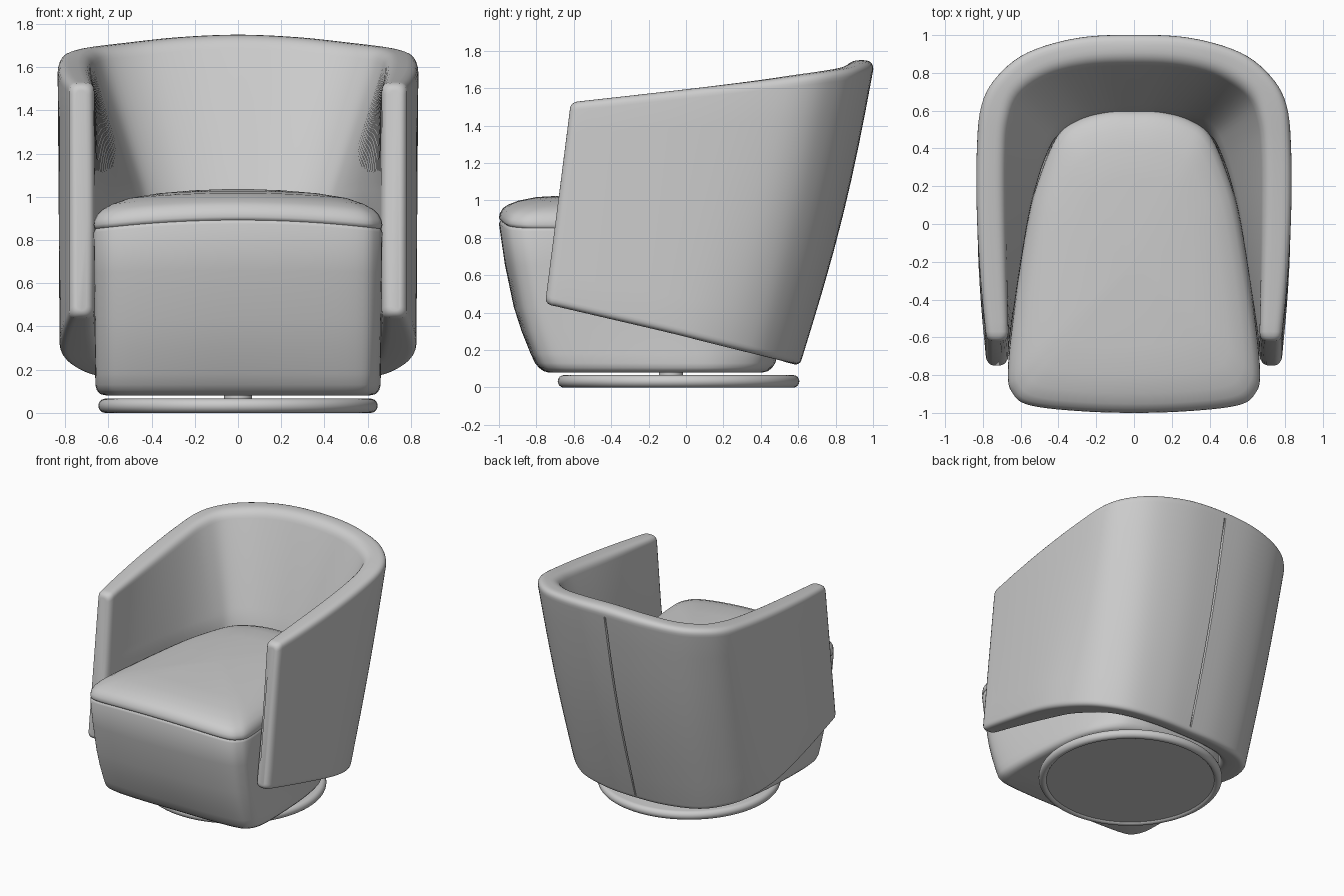
import bpy, bmesh, math
from mathutils import Vector

if "Cube" in bpy.data.objects:
    bpy.data.objects.remove(bpy.data.objects["Cube"])

fabric = bpy.data.materials.new("grey upholstery")
fabric.diffuse_color = (0.6, 0.6, 0.6, 1)
fabric.use_nodes = True
fabric.node_tree.nodes["Principled BSDF"].inputs["Base Color"].default_value = fabric.diffuse_color


def make(name, rings, pole_a=None, pole_b=None, angle=40):
    """Skin a list of closed rings; ends become poles or flat caps."""
    bm = bmesh.new()
    rows = [[bm.verts.new(p) for p in ring] for ring in rings]
    n = len(rows[0])
    for a, b in zip(rows, rows[1:]):
        for i in range(n):
            j = (i + 1) % n
            bm.faces.new((a[i], a[j], b[j], b[i]))
    for row, pole in ((rows[0], pole_a), (rows[-1], pole_b)):
        if pole is None:
            bm.faces.new(row)
        else:
            c = bm.verts.new(pole)
            for i in range(n):
                bm.faces.new((row[i], row[(i + 1) % n], c))
    bmesh.ops.recalc_face_normals(bm, faces=bm.faces)
    me = bpy.data.meshes.new(name)
    bm.to_mesh(me)
    bm.free()
    me.shade_smooth()
    me.set_sharp_from_angle(angle=math.radians(angle))
    me.materials.append(fabric)
    ob = bpy.data.objects.new(name, me)
    bpy.context.collection.objects.link(ob)
    return ob


def mirrored(half, cyclic=False):
    """Half outline ending on x = 0 -> full outline."""
    pts = [Vector(p) for p in half]
    rest = pts[1:-1] if cyclic else pts[:-1]
    return pts + [Vector((-p.x, *p[1:])) for p in reversed(rest)]


def spline(pts, u, cyclic=False):
    """Catmull-Rom point at parameter u (in point steps)."""
    n = len(pts)

    def get(i):
        if cyclic:
            return pts[i % n]
        if i < 0:
            return 2 * pts[0] - pts[1]
        if i >= n:
            return 2 * pts[-1] - pts[-2]
        return pts[i]
    i = int(math.floor(u)) if cyclic else min(int(u), n - 2)
    f = u - i
    a, b, c, d = (get(i + k) for k in (-1, 0, 1, 2))
    return 0.5 * (2 * b + (c - a) * f + (2 * a - 5 * b + 4 * c - d) * f * f
                  + (3 * b - a - 3 * c + d) * f ** 3)


# Swivel base: turned disc with a rounded rim, and a short post
def lathe(name, profile, cy, seg=96):
    rings = [[(r * math.cos(2 * math.pi * k / seg),
               cy + r * math.sin(2 * math.pi * k / seg), z)
              for k in range(seg)] for r, z in profile]
    return make(name, rings, pole_a=(0, cy, profile[0][1]),
                pole_b=(0, cy, profile[-1][1]))


rim = [(0.613 + 0.033 * math.cos(a), 0.033 + 0.033 * math.sin(a))
       for a in (math.radians(d) for d in range(-90, 91, 15))]
lathe("swivel_base", [(0.3, 0.012), (0.592, 0.012), (0.6, 0.003)] + rim + [(0.3, 0.066)], -0.04)
lathe("swivel_post", [(0.065, 0.05), (0.065, 0.1)], -0.08, 32)

# Seat: tapered body with a domed cushion top
seat_top = mirrored([(0, -1, 0), (.3, -.99, 0), (.55, -.96, 0), (.64, -.9, 0),
                     (.668, -.78, 0), (.63, -.42, 0), (.565, 0, 0), (.51, .22, 0),
                     (.41, .46, 0), (.3, .55, 0), (.15, .595, 0), (0, .6, 0)], True)
seat_low = mirrored([(0, -.78, 0), (.3, -.78, 0), (.54, -.765, 0), (.62, -.72, 0),
                     (.657, -.6, 0), (.655, -.3, 0), (.63, 0, 0), (.58, .2, 0),
                     (.46, .37, 0), (.3, .44, 0), (.15, .455, 0), (0, .46, 0)], True)
# blend from low to top outline, scale, height, crown of the seam line
levels = [(0, .5, .08, 0), (0, .92, .08, 0), (0, .965, .087, 0), (.05, .99, .105, 0),
          (.12, 1, .13, 0), (.23, 1, .18, 0), (.45, 1, .30, 0), (.64, 1, .43, 0),
          (.86, 1, .65, .01), (1, 1, .835, .04), (1, .993, .848, .04), (1, .988, .852, .04),
          (1, .996, .858, .04), (1, 1, .870, .037), (1, .995, .892, .037), (1, .975, .918, .04),
          (1, .94, .941, .036), (1, .87, .967, .032), (1, .75, .994, .024),
          (1, .55, 1.016, .011), (1, .3, 1.03, 0), (1, .1, 1.035, 0)]
rings = []
for t, s, z, crown in levels:
    ring = []
    for k in range(110):
        u = k / 110 * len(seat_top)
        p = spline(seat_low, u, True).lerp(spline(seat_top, u, True), t)
        ring.append((p.x * s, -.2 + (p.y + .2) * s,
                     z + crown * max(0, 1 - (p.x / .665) ** 2)))
    rings.append(ring)
make("seat", rings, pole_a=(0, -.2, .08), pole_b=(0, -.2, 1.035), angle=50)

# Wrap-around shell: rails along the U, from right arm front to the back centre
out_top = mirrored([(.785, -.57, 1.53), (.812, -.3, 1.56), (.832, .05, 1.6),
                    (.833, .4, 1.64), (.81, .64, 1.67), (.725, .795, 1.692),
                    (.565, .92, 1.712), (.3, .998, 1.738), (0, 1.015, 1.75)])
out_low = mirrored([(.785, -.70, .435), (.812, -.4, .365), (.826, -.1, .295),
                    (.81, .1, .245), (.755, .28, .2), (.665, .42, .165),
                    (.5, .54, .135), (.25, .6, .12), (0, .61, .115)])
# the inside corner between arm and back is tighter than the outside
in_top = mirrored([(.665, -.57, 1.53), (.675, -.3, 1.56), (.685, .05, 1.6),
                   (.688, .35, 1.64), (.675, .54, 1.67), (.615, .69, 1.692),
                   (.46, .795, 1.712), (.25, .848, 1.738), (0, .86, 1.75)])
in_mid = mirrored([(.66, -.62, .95), (.622, -.4, .95), (.555, 0, .95), (.502, .22, .95),
                   (.44, .4, .95), (.385, .49, .95), (.27, .56, .95),
                   (.13, .592, .95), (0, .597, .95)])
in_low = mirrored([(.665, -.70, .435), (.66, -.4, .365), (.645, -.1, .295),
                   (.63, .08, .25), (.58, .22, .215), (.51, .33, .19),
                   (.39, .41, .17), (.2, .45, .16), (0, .46, .155)])
rails = (out_low, out_top, in_top, in_mid, in_low)


def section(corners, r, bulge, groove):
    """Closed wall section with rounded corners and a bowed outer face."""
    r = min(r, .46 * (corners[1] - corners[2]).length, .46 * (corners[0] - corners[4]).length)
    pts = []
    for i, c in enumerate(corners):
        a, b = corners[i - 1], corners[(i + 1) % 5]
        q = {0: min(r, .04), 3: .12}.get(i, r)
        p0, p1 = c + (a - c).normalized() * q, c + (b - c).normalized() * q
        for k in range(7):
            f = k / 6
            pts.append(p0 * (1 - f) ** 2 + c * 2 * f * (1 - f) + p1 * f * f)
        if i == 0:
            end = b + (c - b).normalized() * r
            for k in range(1, 8):
                f = k / 8
                m = p1.lerp(end, f)
                m.y += bulge * math.sin(math.pi * f)
                m.y -= groove
                pts.append(m)
    return pts


def arm_end(corners, side, a):
    """Shrink and push forward the end section to round the arm front."""
    k, d = .038 * (1 - math.cos(a)), .05 * math.sin(a)
    shift = [(-k, k), (-k, -k), (k, -k), (k, 0), (k, k)]
    return [c + Vector((sx * side, -d, sz)) for c, (sx, sz) in zip(corners, shift)]


N = len(out_top) - 1
half = [N / 2 * k / 40 for k in range(40)] + [N / 2 - .06, N / 2 - .025]
params = half + [N / 2] + [N - u for u in reversed(half)]
rings = []
for u in params:
    corners = [spline(rail, u) for rail in rails]
    w = 1 - abs(u / N * 2 - 1)
    groove = .014 if u == N / 2 else 0      # centre back seam
    if u == 0:
        rings += [section(arm_end(corners, 1, math.radians(d)), .045, 0, 0)
                  for d in (90, 70, 50, 25)]
    rings.append(section(corners, .045 + .025 * w, .03 * w, groove))
    if u == N:
        rings += [section(arm_end(corners, -1, math.radians(d)), .045, 0, 0)
                  for d in (25, 50, 70, 90)]
make("wraparound_shell", rings, angle=40)
